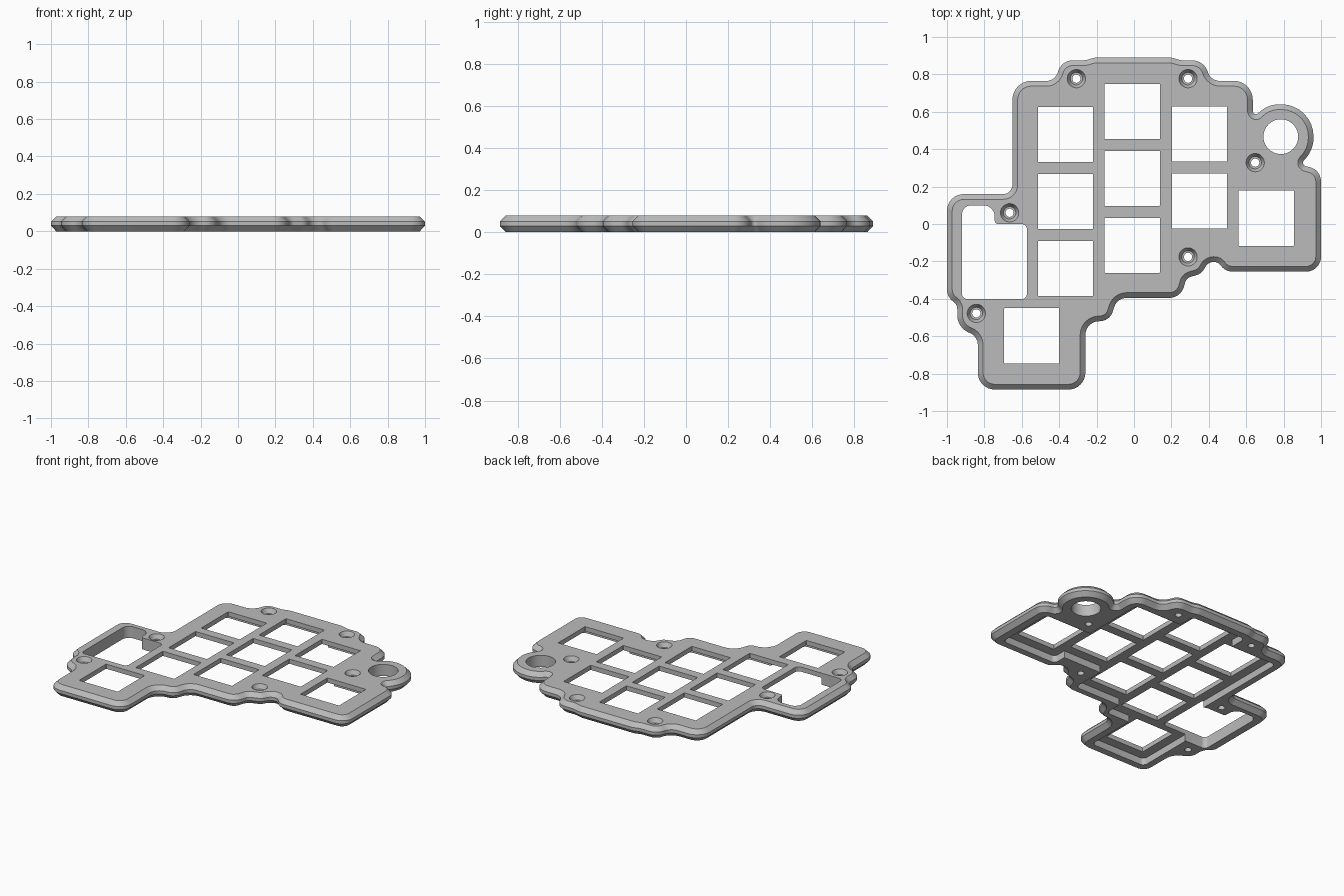
import bpy
import bmesh
from math import tan, cos
from mathutils import Vector

HEIGHT = 0.08
CHAMFER = 0.028
PLATE_UNDERSIDE = 0.048
SWITCH = 0.295      # side of a switch opening
RECESS_RIM = 0.065  # recess clearance around the switches

cube = bpy.data.objects.get("Cube")
if cube:
    bpy.data.objects.remove(cube, do_unlink=True)

grey = bpy.data.materials.new("plain grey")
grey.use_nodes = True
grey.diffuse_color = (0.5, 0.5, 0.5, 1)
grey.node_tree.nodes["Principled BSDF"].inputs["Base Color"].default_value = grey.diffuse_color


def rounded(corners, steps):
    """Round every corner (x, y, radius); return (point, outward normal) pairs, counter-clockwise."""
    count = len(corners)
    spots = [Vector(c[:2]) for c in corners]
    info, trims = [], []
    for i, corner in enumerate(corners):
        p = spots[i]
        back = (spots[i - 1] - p).normalized()
        ahead = (spots[(i + 1) % count] - p).normalized()
        half = back.angle(ahead) / 2
        info.append((p, back, ahead, half))
        trims.append(corner[2] / tan(half))

    def share(i):
        j = (i + 1) % count
        return min(1, 0.98 * (spots[j] - spots[i]).length / (trims[i] + trims[j]))

    result = []
    for i, (p, back, ahead, half) in enumerate(info):
        t = trims[i] * min(share(i), share((i - 1) % count))
        centre = p + (back + ahead).normalized() * (t / cos(half))
        radius = t * tan(half)
        start = (p + back * t - centre).normalized()
        end = (p + ahead * t - centre).normalized()
        side = 1 if back.x * ahead.y < back.y * ahead.x else -1
        for k in range(steps + 1):
            arm = start.slerp(end, k / steps).normalized()
            result.append((centre + arm * radius, arm * side))
    return result


def finish(name, bm):
    bmesh.ops.recalc_face_normals(bm, faces=bm.faces)
    mesh = bpy.data.meshes.new(name)
    bm.to_mesh(mesh)
    bm.free()
    mesh.materials.append(grey)
    obj = bpy.data.objects.new(name, mesh)
    bpy.context.collection.objects.link(obj)
    return obj


def prism(name, corners, levels, steps=8):
    """Stack the rounded outline at each (z, inset) level into a closed solid."""
    bm = bmesh.new()
    outline = rounded(corners, steps)
    rings = [[bm.verts.new((*(p - n * inset), z)) for p, n in outline] for z, inset in levels]
    for low, high in zip(rings, rings[1:]):
        for i in range(len(low)):
            bm.faces.new((low[i - 1], low[i], high[i], high[i - 1]))
    bm.faces.new(rings[0][::-1])
    bm.faces.new(rings[-1])
    return finish(name, bm)


def box(name, x0, x1, y0, y1, z0, z1, r, steps):
    corners = [(x0, y0, r), (x1, y0, r), (x1, y1, r), (x0, y1, r)]
    return prism(name, corners, [(z0, 0), (z1, 0)], steps)


def cone(name, x, y, z0, z1, r0, r1):
    bm = bmesh.new()
    bmesh.ops.create_cone(bm, cap_ends=True, segments=40, radius1=r0, radius2=r1, depth=z1 - z0)
    bmesh.ops.translate(bm, verts=bm.verts, vec=(x, y, (z0 + z1) / 2))
    return finish(name, bm)


# Outer outline, counter-clockwise from the lower right corner
outline = [
    (1, -.255, .08), (1, .29, .08), (.885, .317, .02),                      # right side
    (.96, .392, .175), (.96, .64, .175), (.712, .64, .175),                 # knob lobe
    (.65, .578, .02), (.635, .6, .03), (.635, .765, .1), (.41, .765, .07),
    (.375, .875, .09), (.25, .875, .1), (.2, .89, .1),                      # top edge
    (-.21, .89, .1), (-.26, .875, .1), (-.39, .875, .09),
    (-.42, .765, .07), (-.65, .765, .1), (-.65, .16, .05),
    (-1, .16, .09), (-1, -.39, .08), (-.945, -.43, .05),                    # controller bay
    (-.945, -.555, .1), (-.835, -.6, .07),
    (-.835, -.885, .09), (-.26, -.885, .09), (-.26, -.52, .08),             # thumb key
    (-.13, -.52, .08), (-.09, -.395, .07), (.25, -.395, .08),               # lower steps
    (.28, -.29, .04), (.36, -.265, .06), (.4, -.2, .05),
    (.45, -.205, .04), (.49, -.255, .08),
]
plate = prism("switch_plate", outline, [(0, CHAMFER), (0.03, 0), (0.052, 0), (HEIGHT, CHAMFER)])

# Switch columns: left edge, bottom edge, number of keys
columns = [(-.513, -.385, 3), (-.157, -.262, 3), (.203, -.025, 2), (.56, -.117, 1), (-.695, -.745, 1)]
PITCH = 0.358
cutters = []

# Recess under each column, leaving a rim
for x, y, keys in columns:
    top = y + PITCH * (keys - 1) + SWITCH
    cutters.append(box("recess_cutter", x - RECESS_RIM, x + SWITCH + RECESS_RIM,
                       y - RECESS_RIM, top + RECESS_RIM, -0.1, PLATE_UNDERSIDE, 0.03, 6))

# Square switch openings
for x, y, keys in columns:
    for k in range(keys):
        low = y + PITCH * k
        cutters.append(box("switch_cutter", x, x + SWITCH, low, low + SWITCH, -0.2, 0.2, 0.002, 1))

# Controller bay opening
bay = [(-.92, -.402, .03), (-.572, -.402, .03), (-.572, 0, .03),
       (-.745, 0, .02), (-.745, .1, .06), (-.92, .1, .05)]
cutters.append(prism("bay_cutter", bay, [(-0.2, 0), (0.2, 0)]))

# Knob opening
cutters.append(cone("knob_cutter", .785, .467, -0.2, 0.2, .093, .093))

# Screw holes with a tapered seat
for x, y in [(-.308, .777), (.289, .777), (.648, .328), (-.665, .06), (.289, -.176), (-.843, -.478)]:
    cutters.append(cone("screw_cutter", x, y, -0.2, 0.2, .022, .022))
    cutters.append(cone("seat_cutter", x, y, 0.05, 0.082, .033, .05))

# Cut everything out of the plate
bpy.context.view_layer.objects.active = plate
plate.select_set(True)
for cutter in cutters:
    mod = plate.modifiers.new("cut", "BOOLEAN")
    mod.operation = "DIFFERENCE"
    mod.solver = "EXACT"
    mod.object = cutter
    bpy.ops.object.modifier_apply(modifier=mod.name)
    bpy.data.objects.remove(cutter, do_unlink=True)

bpy.ops.object.shade_smooth_by_angle(angle=0.5)
